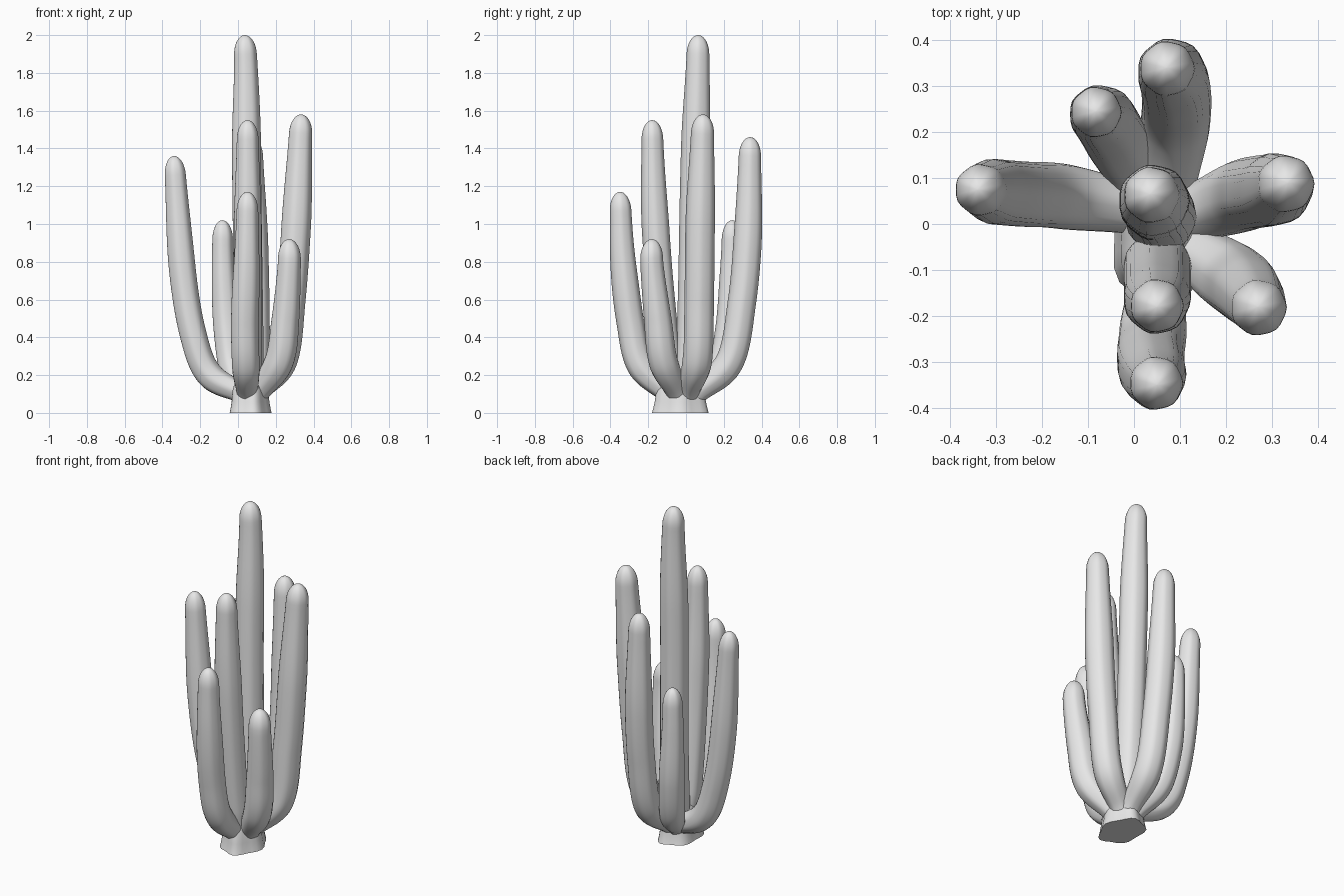
import bpy, bmesh, math
from mathutils import Vector

SIDES = 28
RIBS = 7

if "Cube" in bpy.data.objects:
    bpy.data.objects.remove(bpy.data.objects["Cube"], do_unlink=True)

grey = bpy.data.materials.new("plain_grey")
grey.use_nodes = True
grey.diffuse_color = (0.8, 0.8, 0.8, 1)
grey.node_tree.nodes["Principled BSDF"].inputs["Base Color"].default_value = grey.diffuse_color


def loft(name, rings):
    """Skin a list of rings, cap both ends and shade smooth."""
    bm = bmesh.new()
    loops = [[bm.verts.new(p) for p in ring] for ring in rings]
    for low, high in zip(loops, loops[1:]):
        for i in range(SIDES):
            j = (i + 1) % SIDES
            bm.faces.new((low[i], low[j], high[j], high[i]))
    bm.faces.new(loops[0][::-1])
    bm.faces.new(loops[-1])
    mesh = bpy.data.meshes.new(name)
    bm.to_mesh(mesh)
    bm.free()
    mesh.materials.append(grey)
    obj = bpy.data.objects.new(name, mesh)
    bpy.context.collection.objects.link(obj)
    bpy.ops.object.select_all(action="DESELECT")
    obj.select_set(True)
    bpy.context.view_layer.objects.active = obj
    bpy.ops.object.shade_smooth_by_angle(angle=math.radians(50))


def spline(points, steps=14):
    """Catmull-Rom path through the points."""
    pts = [Vector(p) for p in points]
    pts = [2 * pts[0] - pts[1]] + pts + [2 * pts[-1] - pts[-2]]
    path = []
    for a, b, c, d in zip(pts, pts[1:], pts[2:], pts[3:]):
        for k in range(steps):
            t = k / steps
            path.append(0.5 * (2 * b + (c - a) * t + (2 * a - 5 * b + 4 * c - d) * t ** 2
                               + (3 * b - a - 3 * c + d) * t ** 3))
    return path + [pts[-2]]


def ease(t):
    t = max(0, min(1, t))
    return t * t * (3 - 2 * t)


def stem(name, points, girth=1.0):
    """Sweep a faintly ribbed column with a narrow foot and a domed tip."""
    path = spline(points)
    dome = 0.1
    # replace the last stretch with closely spaced dome rings
    tip, axis = path[-1], (path[-1] - path[-4]).normalized()
    path = [p for p in path if (tip - p).length > dome * 1.15]
    path += [tip - axis * dome * (1 - math.sin(math.pi / 2 * k / 10)) for k in range(11)]
    rings, run = [], 0
    for i, p in enumerate(path):
        before, after = path[max(i - 1, 0)], path[min(i + 1, len(path) - 1)]
        turn = Vector((0, 0, 1)).rotation_difference(after - before)
        run += (p - before).length
        left = (tip - p).length
        radius = girth * (0.056 + 0.017 * ease(left / 0.6)) * (0.78 + 0.22 * ease(run / 0.22))
        if left < dome:
            radius *= math.sqrt(max(1 - (1 - left / dome) ** 2, 0.0004))
        ring = []
        for s in range(SIDES):
            a = math.tau * s / SIDES
            r = radius * (1 + 0.02 * math.cos(RIBS * a))
            ring.append(p + turn @ Vector((r * math.cos(a), r * math.sin(a), 0)))
        rings.append(ring)
    loft(name, rings)


# Columns, each from its foot to its tip
stem("centre_stem", [(.06, 0, .02), (.055, .03, .5), (.045, .045, 1.2), (.042, .06, 1.75), (.035, .065, 2)], 1.05)
stem("inner_front_stem", [(.06, -.06, .04), (.05, -.1, .3), (.05, -.145, .75), (.05, -.17, 1.15), (.05, -.18, 1.55)])
stem("outer_front_stem", [(.05, -.09, .1), (.04, -.24, .25), (.035, -.295, .48), (.045, -.335, .82), (.05, -.35, 1.17)])
stem("front_left_stem", [(.1, -.04, .1), (.215, -.12, .27), (.25, -.15, .5), (.27, -.18, .78), (.27, -.18, .92)], 1.05)
stem("left_stem", [(.1, .01, .11), (.235, .06, .28), (.278, .07, .6), (.307, .075, 1), (.335, .09, 1.58)], 1.07)
stem("back_stem", [(.07, .05, .1), (.09, .23, .27), (.09, .295, .58), (.082, .328, .95), (.07, .34, 1.46)], 1.03)
stem("back_right_stem", [(.03, .05, .1), (-.03, .17, .22), (-.062, .225, .45), (-.08, .24, .75), (-.083, .245, 1.02)], .95)
stem("right_stem", [(.03, .03, .1), (-.15, .06, .2), (-.235, .065, .4), (-.295, .07, .75), (-.34, .075, 1.36)], .97)

# Lobed root crown that fills the fork between the columns
crown = []
for z, size in ((0, 1), (.02, .96), (.06, .9), (.12, .85), (.17, .72), (.21, .5), (.24, .2)):
    ring = []
    for s in range(SIDES):
        a = math.tau * s / SIDES
        r = size * (1 + 0.07 * math.cos(5 * a))
        ring.append((.06 + .11 * r * math.cos(a), -.03 + .145 * r * math.sin(a), z))
    crown.append(ring)
loft("root_crown", crown)
